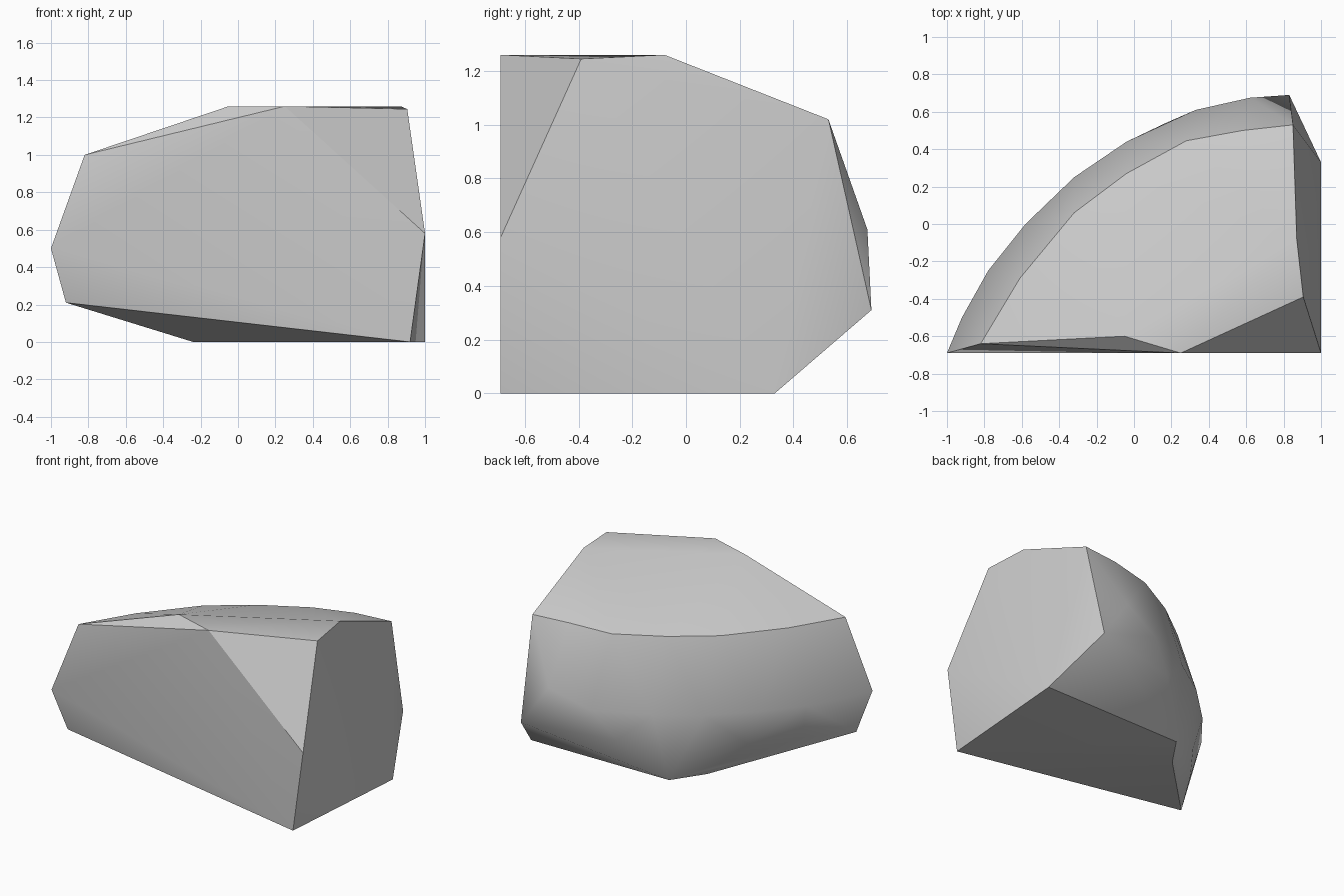
import bpy
import bmesh
import math
from mathutils import Vector

# Remove the default cube if present
default_cube = bpy.data.objects.get("Cube")
if default_cube:
    bpy.data.objects.remove(default_cube, do_unlink=True)


def make_material(name, colour):
    material = bpy.data.materials.new(name)
    material.use_nodes = True
    material.diffuse_color = colour
    shader = next(n for n in material.node_tree.nodes if n.type == "BSDF_PRINCIPLED")
    shader.inputs["Base Color"].default_value = colour
    return material


def level(outline, height):
    """Lift a flat outline to one height."""
    return [Vector((x, y, height)) for x, y in outline]


def convex_stone(name, corners, material, crease_angle):
    """Wrap a tight skin round the corners and keep the broken edges crisp."""
    bm = bmesh.new()
    for corner in corners:
        bm.verts.new(corner)
    hull = bmesh.ops.convex_hull(bm, input=list(bm.verts), use_existing_faces=False)
    leftovers = {v for v in hull["geom_interior"] + hull["geom_unused"]
                 if isinstance(v, bmesh.types.BMVert)}
    bmesh.ops.delete(bm, geom=list(leftovers), context="VERTS")
    bmesh.ops.recalc_face_normals(bm, faces=list(bm.faces))
    mesh = bpy.data.meshes.new(name)
    bm.to_mesh(mesh)
    bm.free()
    mesh.materials.append(material)
    stone = bpy.data.objects.new(name, mesh)
    bpy.context.collection.objects.link(stone)
    bpy.ops.object.select_all(action="DESELECT")
    stone.select_set(True)
    bpy.context.view_layer.objects.active = stone
    bpy.ops.object.shade_smooth_by_angle(angle=math.radians(crease_angle))
    return stone


# Flat footprint
footprint = level([(.92, -.69), (1, .33), (-.09, .32), (-.24, .1)], 0)

# Lower chamfer rising from the footprint to the rounded back
chamfer = [Vector((-.92, -.62, .21)), Vector((.83, .69, .31)), Vector((.17, .54, .3))]
chamfer += level([(-.72, -.29), (-.5, 0)], .24)

# Widest belt along the rounded back
belt = level([(-1, -.69), (-.92, -.5), (-.78, -.25), (-.58, 0),
              (-.32, .25), (-.04, .44), (.33, .61)], .5)
belt += level([(.62, .675)], .61)

# Shoulder where the rounded back meets the top
shoulder = level([(-.82, -.64), (-.61, -.29), (-.32, .06),
                  (-.04, .27), (.28, .445)], 1)
shoulder += level([(.58, .5), (.85, .53)], 1.02)

# Crown and the two split corners at the front
crown = level([(-.05, -.6), (.25, -.69), (.87, -.08)], 1.26)
crown += [Vector((.905, -.39, 1.245)), Vector((1, -.69, .58))]

stone_grey = make_material("stone_grey", (.6, .6, .6, 1))
convex_stone("rock_fragment", footprint + chamfer + belt + shoulder + crown,
             stone_grey, 30)
